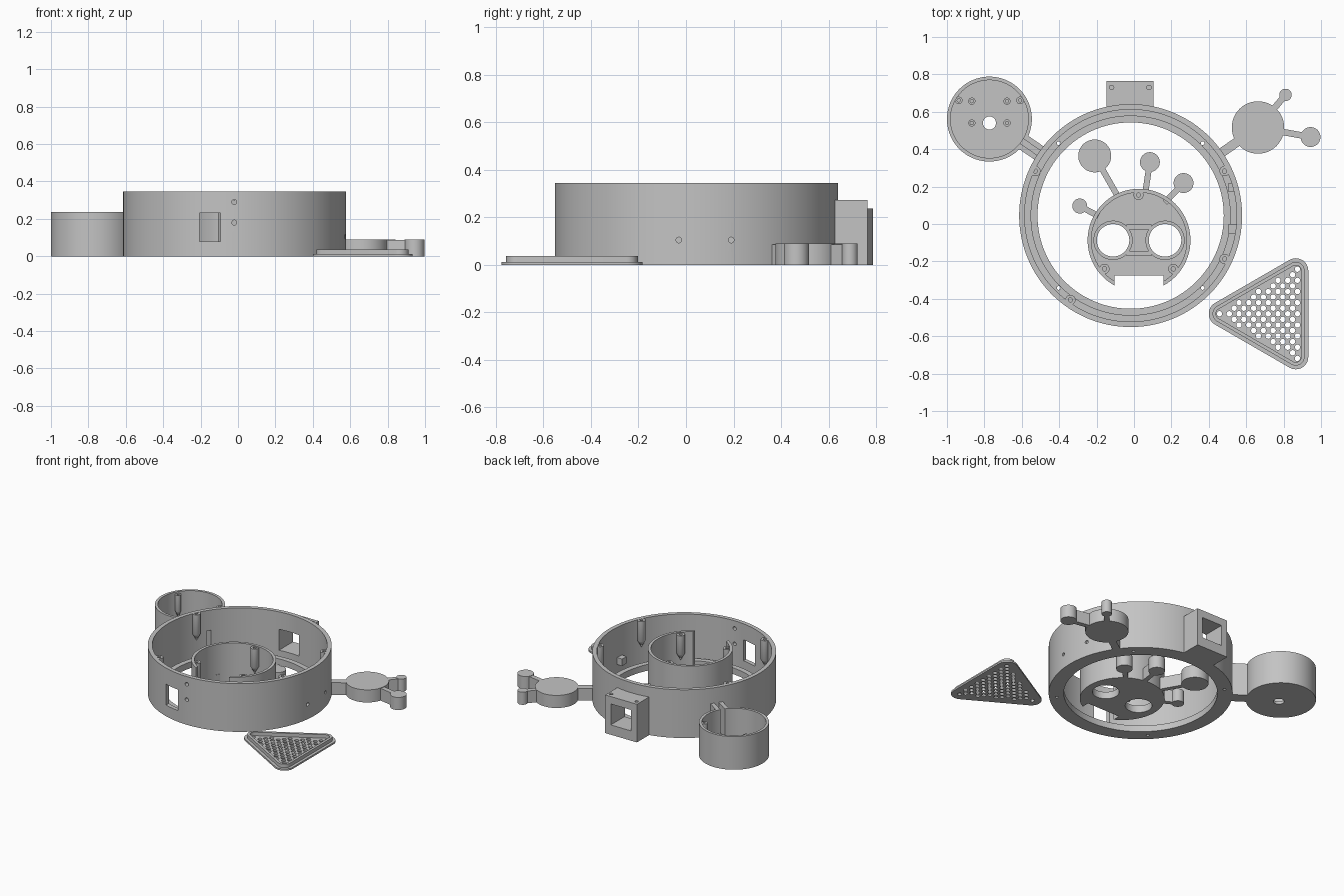
import bpy, bmesh, math
from mathutils import Matrix, Vector

if "Cube" in bpy.data.objects:
    bpy.data.objects.remove(bpy.data.objects["Cube"])

grey = bpy.data.materials.new("plain_grey")
grey.diffuse_color = (0.55, 0.55, 0.55, 1)
grey.use_nodes = True
grey.node_tree.nodes["Principled BSDF"].inputs["Base Color"].default_value = grey.diffuse_color
parts = []


def finish(name, bm, keep=True):
    bmesh.ops.remove_doubles(bm, verts=bm.verts, dist=1e-5)
    bmesh.ops.recalc_face_normals(bm, faces=bm.faces)
    me = bpy.data.meshes.new(name)
    bm.to_mesh(me)
    bm.free()
    me.materials.append(grey)
    ob = bpy.data.objects.new(name, me)
    bpy.context.collection.objects.link(ob)
    if keep:
        parts.append(ob)
    else:
        ob.hide_render = True
    return ob


def lathe(name, centre, profile, seg=96):
    """Closed (radius, z) profile turned about a vertical axis."""
    bm = bmesh.new()
    rings = []
    for i in range(seg):
        a = 2 * math.pi * i / seg
        rings.append([bm.verts.new((centre[0] + r * math.cos(a), centre[1] + r * math.sin(a), z))
                      for r, z in profile])
    n = len(profile)
    for i in range(seg):
        p, q = rings[i], rings[(i + 1) % seg]
        for j in range(n):
            k = (j + 1) % n
            if profile[j][0] == 0 and profile[k][0] == 0:
                continue
            bm.faces.new((p[j], q[j], q[k], p[k]))
    return finish(name, bm)


def cylinders(name, centres, r, z0, z1, seg=48, keep=True, axis='Z'):
    """Cylinders spanning z0..z1 along the given axis; centres are full-axis 2D pairs."""
    bm = bmesh.new()
    for u, v in centres:
        if axis == 'Z':
            m = Matrix.Translation((u, v, (z0 + z1) / 2))
        elif axis == 'Y':
            m = Matrix.Translation((u, (z0 + z1) / 2, v)) @ Matrix.Rotation(math.pi / 2, 4, 'X')
        else:
            m = Matrix.Translation(((z0 + z1) / 2, u, v)) @ Matrix.Rotation(math.pi / 2, 4, 'Y')
        bmesh.ops.create_cone(bm, cap_ends=True, segments=seg, radius1=r, radius2=r,
                              depth=z1 - z0, matrix=m)
    return finish(name, bm, keep)


def box(name, x0, x1, y0, y1, z0, z1, keep=True):
    bm = bmesh.new()
    m = Matrix.Translation(((x0 + x1) / 2, (y0 + y1) / 2, (z0 + z1) / 2))
    bmesh.ops.create_cube(bm, size=1, matrix=m @ Matrix.Diagonal((x1 - x0, y1 - y0, z1 - z0, 1)))
    return finish(name, bm, keep)


def bar(name, p, q, width, z0, z1, side=0, keep=True):
    """Straight bar from p to q, optionally shifted sideways."""
    p, q = Vector(p), Vector(q)
    d = q - p
    mid = (p + q) / 2
    m = (Matrix.Translation((mid.x, mid.y, (z0 + z1) / 2))
         @ Matrix.Rotation(math.atan2(d.y, d.x), 4, 'Z')
         @ Matrix.Translation((0, side, 0)) @ Matrix.Diagonal((d.length, width, z1 - z0, 1)))
    bm = bmesh.new()
    bmesh.ops.create_cube(bm, size=1, matrix=m)
    return finish(name, bm, keep)


def cut(ob, *cutters):
    for c in cutters:
        mod = ob.modifiers.new("cut", 'BOOLEAN')
        mod.operation, mod.solver, mod.object = 'DIFFERENCE', 'EXACT', c
    bpy.context.view_layer.update()
    me = bpy.data.meshes.new_from_object(ob.evaluated_get(bpy.context.evaluated_depsgraph_get()))
    ob.modifiers.clear()
    ob.data = me


def boss(name, c, r, z0, z1):
    """Screw post with a pointed foot and a blind hole."""
    h = r * 0.42
    lathe(name, c, [(0, z0), (r, z0 + 0.05), (r, z1), (h, z1), (h, z1 - 0.06), (0, z1 - 0.06)], 32)


def along(p, q, t):
    return Vector(p).lerp(Vector(q), t / (Vector(q) - Vector(p)).length)


RING, CUP, HEAD, DISC = (-0.018, 0.045), (-0.773, 0.561), (0.027, -0.087), (0.663, 0.516)

# Main ring with inner lip, windows and screw holes
ring = lathe("main_ring", RING, [(0.596, 0), (0.596, 0.345), (0.567, 0.345), (0.567, 0.02),
                                 (0.535, 0.02), (0.535, 0.045), (0.498, 0.045), (0.498, 0)], 128)
back_window = box("back_window_cutter", -0.10, 0.06, 0.5, 0.9, 0.07, 0.22, False)
slot = bar("slot_cutter", along(RING, CUP, 0.54), along(RING, CUP, 0.76), 0.03, 0.03, 0.2, 0, False)
cut(ring, back_window, slot,
    box("front_window_cutter", -0.205, -0.093, -0.7, -0.4, 0.08, 0.23, False),
    cylinders("front_hole_cutter", [(-0.02, 0.29), (-0.02, 0.18)], 0.013, -0.65, -0.45, 20, False, 'Y'),
    cylinders("side_hole_cutter", [(-0.03, 0.105), (0.19, 0.105)], 0.012, 0.45, 0.65, 20, False, 'X'),
    cylinders("floor_hole_cutter", [(RING[0] + sx * 0.385, RING[1] + sy * 0.387)
                                    for sx in (-1, 1) for sy in (-1, 1)], 0.01, -0.1, 0.1, 16, False))
for c in [(-0.527, 0.283), (0.484, 0.283), (0.484, -0.187), (-0.34, -0.406)]:
    boss("ring_screw_post", c, 0.027, 0.15, 0.344)
for y in (-0.05, 0.17):
    box("ring_inner_block", 0.505, 0.55, y, y + 0.05, 0.08, 0.13)

# Socket housing at the back
housing = box("back_housing", -0.147, 0.104, 0.618, 0.765, 0, 0.273)
cut(housing, back_window,
    cylinders("housing_hole_cutter", [(-0.12, 0.73), (0.08, 0.73)], 0.012, 0.23, 0.3, 16, False))

# Side cup with channel arm
cup = lathe("side_cup", CUP, [(0, 0), (0.227, 0), (0.227, 0.237), (0.208, 0.237), (0.208, 0.02), (0, 0.02)])
cut(cup, cylinders("cup_hole_cutter", [(-0.773, 0.54)], 0.035, -0.1, 0.1, 32, False),
    bar("cup_slot_cutter", along(RING, CUP, 0.66), along(RING, CUP, 0.74), 0.03, 0.03, 0.3, 0, False))
a, b = along(RING, CUP, 0.582), along(RING, CUP, 0.705)
bar("arm_floor", a, b, 0.05, 0, 0.03)
for s in (-1, 1):
    bar("arm_wall", a, b, 0.028, 0, 0.235, s * 0.029)
    boss("cup_screw_post", (CUP[0] + s * 0.164, 0.661), 0.02, 0.06, 0.225)
    for y in (0.54, 0.657):
        lathe("cup_standoff", (CUP[0] + s * 0.094, y),
              [(0.019, 0.015), (0.019, 0.05), (0.009, 0.05), (0.009, 0.015)], 24)

# Inner head: cup with notch and two eye openings
EYES = [(-0.112, -0.087), (0.166, -0.087)]
head = lathe("head_cup", HEAD, [(0, 0), (0.275, 0), (0.275, 0.302), (0.255, 0.302), (0.255, 0.02), (0, 0.02)])
cut(head, box("notch_cutter", -0.104, 0.158, -0.5, -0.275, -0.1, 0.5, False),
    cylinders("eye_cutter", EYES, 0.087, -0.1, 0.1, 48, False))
for e in EYES:
    lathe("eye_rim", e, [(0.105, 0.01), (0.105, 0.05), (0.087, 0.05), (0.087, 0.01)], 48)
for s in (-1, 1):
    y = HEAD[1] + s * 0.07
    box("eye_bridge", -0.04, 0.094, y - 0.013, y + 0.013, 0.015, 0.05)
for c in [(0.024, 0.155), (-0.158, -0.24), (0.21, -0.24)]:
    boss("head_screw_post", c, 0.027, 0.11, 0.295)

# Round knobs on stalks around the head and the side disc
H = 0.09
for c, r, foot in [((-0.21, 0.364), 0.088, (-0.088, 0.15)), ((0.085, 0.331), 0.053, (0.062, 0.178)),
                   ((0.265, 0.219), 0.053, (0.165, 0.115)), ((-0.29, 0.096), 0.04, (-0.19, 0.042))]:
    cylinders("head_knob", [c], r, 0, H)
    bar("head_stalk", along(c, foot, r - 0.008), foot, 0.032, 0, H - 0.003)
cylinders("side_disc", [DISC], 0.14, 0, H, 64)
bar("disc_arm", along(RING, DISC, 0.585), along(RING, DISC, 0.70), 0.05, 0, H - 0.003)
for c, r in [((0.81, 0.69), 0.033), ((0.944, 0.465), 0.053)]:
    cylinders("disc_knob", [c], r, 0, H)
    bar("disc_stalk", along(c, DISC, r - 0.008), along(DISC, c, 0.13), 0.034, 0, H - 0.003)


# Perforated triangular grille
def rounded_triangle(name, r, z0, z1, keep=True):
    bm = bmesh.new()
    vs = []
    for (x, y), mid in [((0.467, -0.48), 180), ((0.865, -0.71), 300), ((0.865, -0.25), 60)]:
        for k in range(13):
            t = math.radians(mid - 60 + k * 10)
            vs.append(bm.verts.new((x + r * math.cos(t), y + r * math.sin(t), z0)))
    f = bm.faces.new(vs)
    top = bmesh.ops.extrude_face_region(bm, geom=[f])["geom"]
    bmesh.ops.translate(bm, vec=(0, 0, z1 - z0), verts=[v for v in top if isinstance(v, bmesh.types.BMVert)])
    return finish(name, bm, keep)


plate = rounded_triangle("grille_plate", 0.067, 0, 0.012)
holes = []
for j in range(-8, 9):
    for k in range(9 - abs(j)):
        x = 0.874 - 0.0521 * (k + 0.5 * (j % 2))
        if x > 0.45 + 0.0521 * abs(j):
            holes.append((x, -0.48 + 0.0298 * j))
cut(plate, cylinders("grille_hole_cutter", holes, 0.0145, -0.05, 0.05, 16, False))
lip = rounded_triangle("grille_lip", 0.047, 0.011, 0.037)
cut(lip, rounded_triangle("lip_cutter", 0.029, -0.05, 0.1, False))

# Remove cutters and shade
for ob in list(bpy.data.objects):
    if ob.hide_render:
        bpy.data.objects.remove(ob)
bpy.ops.object.select_all(action='DESELECT')
for ob in parts:
    ob.select_set(True)
bpy.context.view_layer.objects.active = parts[0]
bpy.ops.object.shade_smooth_by_angle(angle=math.radians(30))
